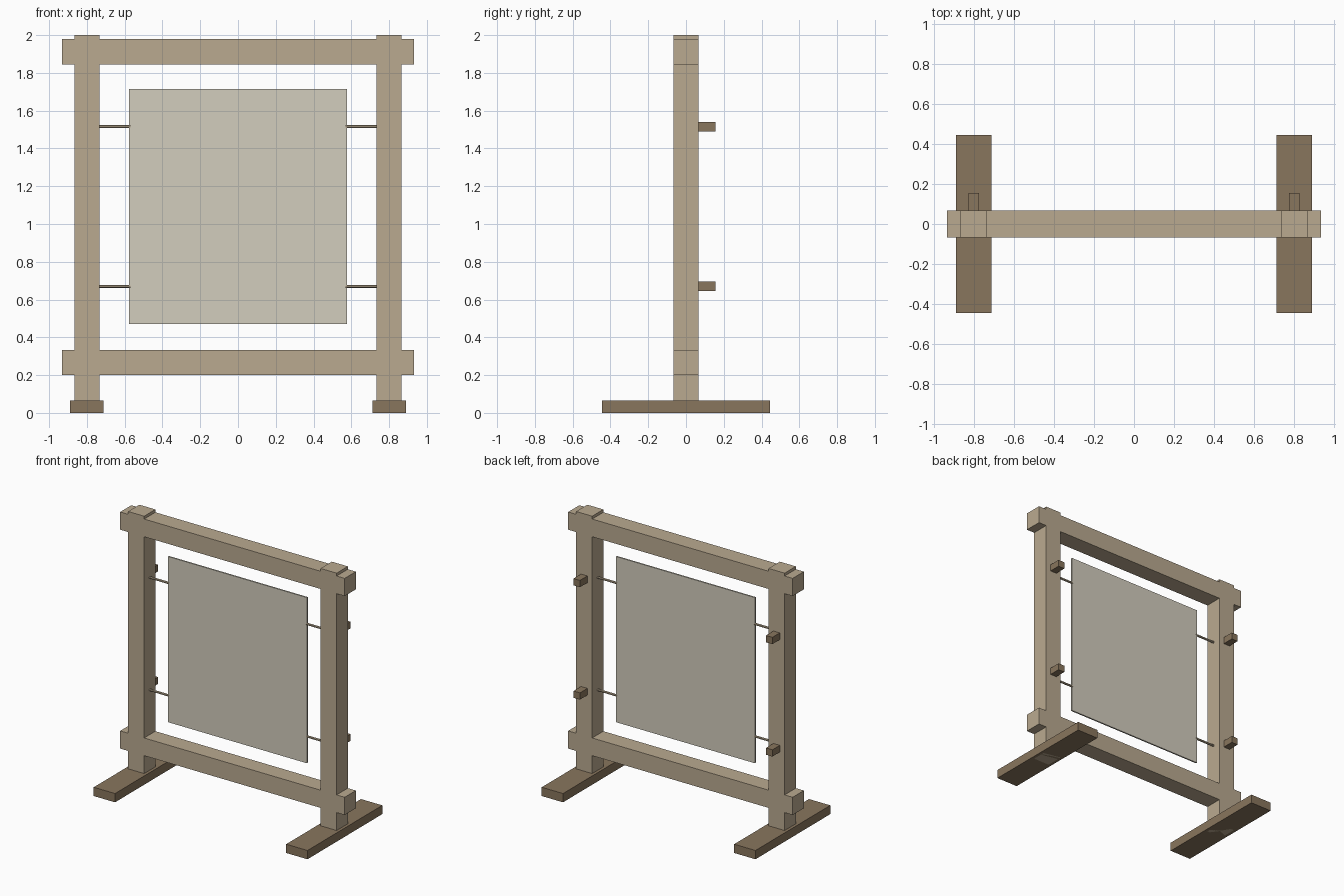
import bpy
import math

if "Cube" in bpy.data.objects:
    bpy.data.objects.remove(bpy.data.objects["Cube"])


def material(name, rgb):
    m = bpy.data.materials.new(name)
    m.diffuse_color = (*rgb, 1)
    m.use_nodes = True
    m.node_tree.nodes["Principled BSDF"].inputs["Base Color"].default_value = m.diffuse_color
    return m


LIGHT = material("light_wood", (0.49, 0.40, 0.28))
DARK = material("dark_wood", (0.25, 0.18, 0.11))
CLOTH = material("cloth", (0.65, 0.61, 0.51))


def box(name, center, size, mat):
    bpy.ops.mesh.primitive_cube_add(size=1, location=center)
    ob = bpy.context.object
    ob.name = name
    ob.scale = size
    bpy.ops.object.transform_apply(location=False, rotation=False, scale=True)
    ob.data.materials.append(mat)
    return ob


def rod(name, x0, x1, z, radius, mat):
    bpy.ops.mesh.primitive_cylinder_add(
        vertices=12, radius=radius, depth=abs(x1 - x0),
        location=((x0 + x1) / 2, 0, z), rotation=(0, math.pi / 2, 0))
    ob = bpy.context.object
    ob.name = name
    ob.data.materials.append(mat)
    bpy.ops.object.shade_smooth_by_angle()
    return ob


BEAM = 0.133      # square section of posts and rails
POST_X = 0.8
CORDS = {"lower": 0.67, "upper": 1.515}

# Horizontal rails
for level, z in (("bottom", 0.267), ("top", 1.912)):
    box(f"{level}_rail", (0, 0, z), (1.866, BEAM, BEAM), LIGHT)

# Stretched panel
box("panel", (0, 0, 1.093), (1.153, 0.011, 1.245), CLOTH)

for side, s in (("left", -1), ("right", 1)):
    # Upright post and its foot
    box(f"{side}_post", (s * POST_X, 0, 1.0), (BEAM, BEAM, 2.0), LIGHT)
    box(f"{side}_foot", (s * POST_X, 0, 0.033), (0.177, 0.888, 0.066), DARK)
    for level, z in CORDS.items():
        # Tie cord from panel to post, and peg on the back of the post
        rod(f"{side}_{level}_cord", s * 0.57, s * 0.75, z, 0.008, LIGHT)
        box(f"{side}_{level}_peg", (s * POST_X, 0.108, z), (0.053, 0.094, 0.051), DARK)
